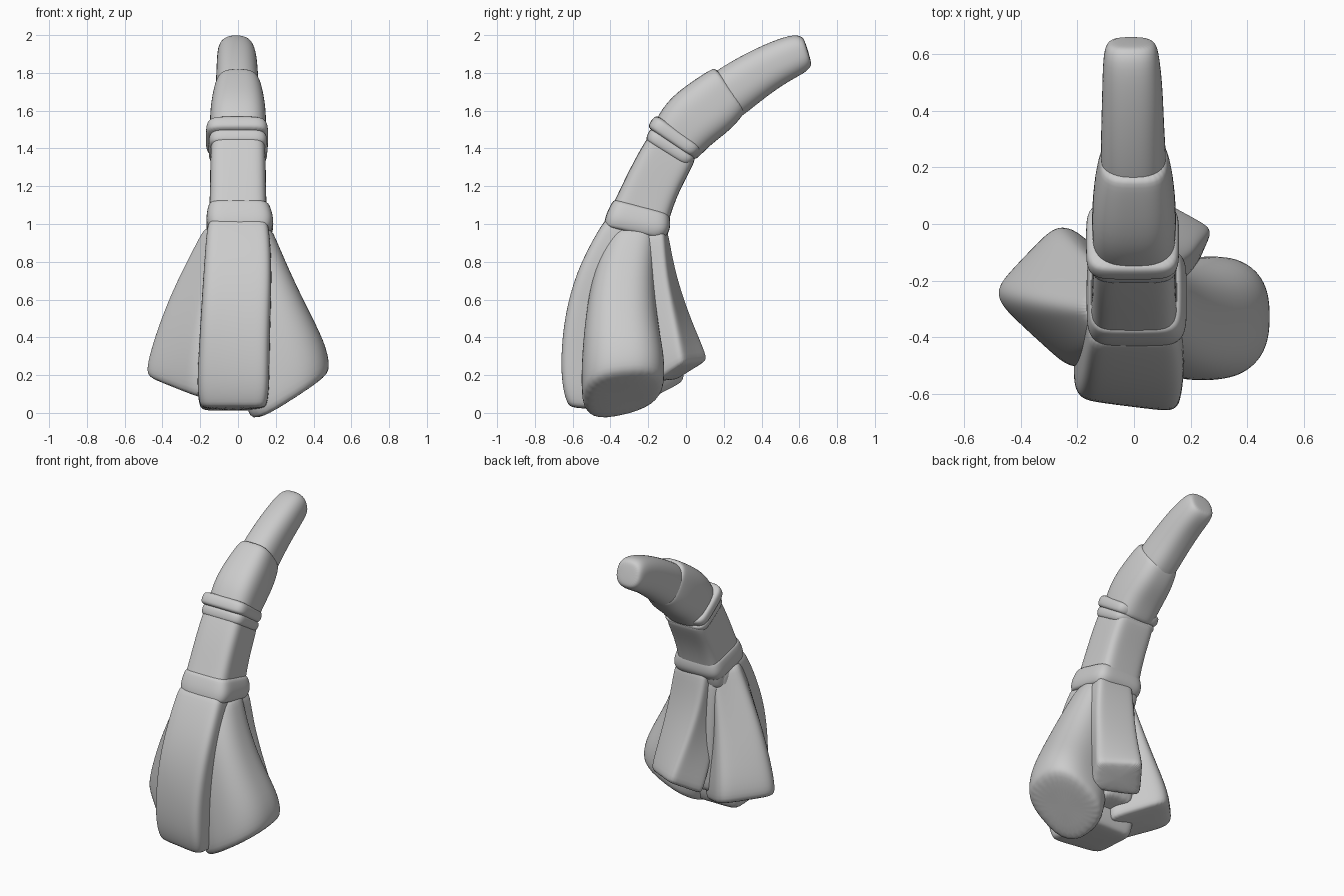
import bpy, bmesh, math
from mathutils import Vector


def loft(name, quads, power, cap=0.02, shrink=0.88, n=28):
    """Skin rounded sections; each section is fitted inside a four-cornered quad."""
    rings = []
    for quad in quads:
        a, b, c, d = [Vector(p) for p in quad]
        ring = []
        for i in range(n):
            t = 2 * math.pi * (i + 0.5) / n
            co, si = math.cos(t), math.sin(t)
            u = (1 + math.copysign(abs(co) ** (2 / power), co)) / 2
            v = (1 + math.copysign(abs(si) ** (2 / power), si)) / 2
            ring.append(a.lerp(b, u).lerp(d.lerp(c, u), v))
        rings.append(ring)

    def centre(r):
        return sum(r, Vector()) / n

    # softened end caps
    def cap_ring(end, near):
        m = centre(end)
        out = (m - centre(near)).normalized() * cap
        return [m + (p - m) * shrink + out for p in end]
    rings = [cap_ring(rings[0], rings[1])] + rings + [cap_ring(rings[-1], rings[-2])]
    bm = bmesh.new()
    vs = [[bm.verts.new(p) for p in r] for r in rings]
    for r, s in zip(vs, vs[1:]):
        for i in range(n):
            j = (i + 1) % n
            bm.faces.new((r[i], r[j], s[j], s[i]))
    bm.faces.new(vs[0][::-1])
    bm.faces.new(vs[-1])
    bmesh.ops.recalc_face_normals(bm, faces=bm.faces)
    me = bpy.data.meshes.new(name)
    bm.to_mesh(me)
    bm.free()
    ob = bpy.data.objects.new(name, me)
    bpy.context.collection.objects.link(ob)
    sub = ob.modifiers.new("smooth", 'SUBSURF')
    sub.levels = sub.render_levels = 2
    for p in me.polygons:
        p.use_smooth = True
    return ob


def section(front, back, w, x=0.0, skew=0.0):
    """Quad from a front and back point in the side view, plus half width."""
    (fy, fz), (by, bz) = front, back
    return [(x - w, fy + skew, fz), (x + w, fy - skew, fz),
            (x + w, by, bz), (x - w, by, bz)]


# curved handle
loft("lower_shaft", [
    section((-0.46, 0.95), (-0.13, 0.86), 0.165),
    section((-0.37, 1.14), (-0.09, 1.03), 0.15),
    section((-0.28, 1.33), (-0.035, 1.18), 0.148),
    section((-0.18, 1.50), (0.05, 1.33), 0.145)], 5)
loft("upper_shaft", [
    section((-0.185, 1.50), (0.06, 1.345), 0.145),
    section((-0.11, 1.65), (0.13, 1.42), 0.152),
    section((0.03, 1.755), (0.24, 1.50), 0.142),
    section((0.14, 1.825), (0.31, 1.585), 0.122)], 3, shrink=0.9)
loft("tip", [
    section((0.08, 1.76), (0.25, 1.53), 0.12),
    section((0.25, 1.87), (0.40, 1.655), 0.112, -0.005),
    section((0.42, 1.955), (0.525, 1.745), 0.108, -0.005),
    section((0.56, 2.005), (0.63, 1.80), 0.10, -0.01),
    section((0.61, 1.995), (0.66, 1.83), 0.088, -0.01)], 2.5, cap=0.012, shrink=0.75)

# raised bands
loft("collar", [
    section((-0.435, 1.00), (-0.11, 0.93), 0.172, 0.01),
    section((-0.425, 1.05), (-0.08, 0.97), 0.182, 0.01),
    section((-0.39, 1.12), (-0.085, 1.04), 0.165, 0.005)], 5, shrink=0.92)
loft("lower_ring", [
    section((-0.212, 1.455), (0.02, 1.31), 0.155),
    section((-0.195, 1.50), (0.05, 1.335), 0.158)], 5)
loft("upper_ring", [
    section((-0.20, 1.525), (0.05, 1.355), 0.167, -0.005),
    section((-0.17, 1.57), (0.08, 1.39), 0.165, -0.005)], 5)

# inner body that joins the lobes
loft("core", [
    section((-0.40, 0.95), (-0.12, 0.92), 0.15),
    section((-0.40, 0.50), (-0.10, 0.50), 0.13),
    section((-0.40, 0.10), (-0.11, 0.18), 0.13)], 4)

# front slab of the flared base
loft("front_slab", [
    section((-0.435, 1.02), (-0.15, 0.94), 0.165),
    section((-0.555, 0.80), (-0.20, 0.75), 0.18, 0, 0.01),
    section((-0.625, 0.58), (-0.24, 0.52), 0.185, -0.01, 0.012),
    section((-0.65, 0.35), (-0.24, 0.30), 0.188, -0.02, 0.022),
    section((-0.642, 0.15), (-0.22, 0.12), 0.193, -0.025, 0.03),
    section((-0.61, 0.045), (-0.25, 0.025), 0.18, -0.025, 0.03)], 7)

# rounded lobe on the right
loft("right_lobe", [
    [(-0.02, -0.42, 0.95), (0.19, -0.40, 0.95), (0.19, -0.16, 0.95), (-0.02, -0.15, 0.95)],
    [(0.0, -0.50, 0.75), (0.26, -0.48, 0.78), (0.26, -0.18, 0.78), (0.0, -0.16, 0.75)],
    [(0.0, -0.54, 0.46), (0.365, -0.53, 0.56), (0.365, -0.16, 0.56), (0.0, -0.15, 0.46)],
    [(0.02, -0.56, 0.16), (0.465, -0.55, 0.36), (0.465, -0.105, 0.38), (0.02, -0.12, 0.20)],
    [(0.05, -0.56, -0.06), (0.49, -0.55, 0.22), (0.49, -0.105, 0.26), (0.05, -0.12, 0.04)]],
    2.5, cap=0.035, shrink=0.86)

# pointed lobe on the left
loft("left_lobe", [
    [(-0.12, -0.43, 0.96), (0.02, -0.3, 0.95), (-0.10, -0.14, 0.95), (-0.20, -0.30, 0.96)],
    [(-0.17, -0.51, 0.62), (0.02, -0.3, 0.6), (-0.17, -0.08, 0.62), (-0.395, -0.27, 0.62)],
    [(-0.20, -0.55, 0.30), (0.04, -0.22, 0.22), (-0.25, 0.01, 0.32), (-0.505, -0.25, 0.32)],
    [(-0.20, -0.54, 0.09), (0.03, -0.22, 0.06), (-0.26, 0.03, 0.19), (-0.525, -0.25, 0.22)]],
    5, cap=0.025)

# square prong at the back
loft("back_prong", [
    [(-0.10, -0.28, 0.95), (0.17, -0.28, 0.94), (0.18, -0.11, 0.95), (-0.08, -0.09, 0.96)],
    [(-0.11, -0.26, 0.68), (0.18, -0.26, 0.68), (0.21, -0.10, 0.73), (-0.06, -0.05, 0.74)],
    [(-0.11, -0.16, 0.42), (0.19, -0.23, 0.42), (0.25, -0.05, 0.48), (-0.01, 0.04, 0.49)],
    [(-0.11, -0.06, 0.18), (0.21, -0.18, 0.17), (0.29, -0.015, 0.28), (0.03, 0.13, 0.30)]],
    7, cap=0.02)
